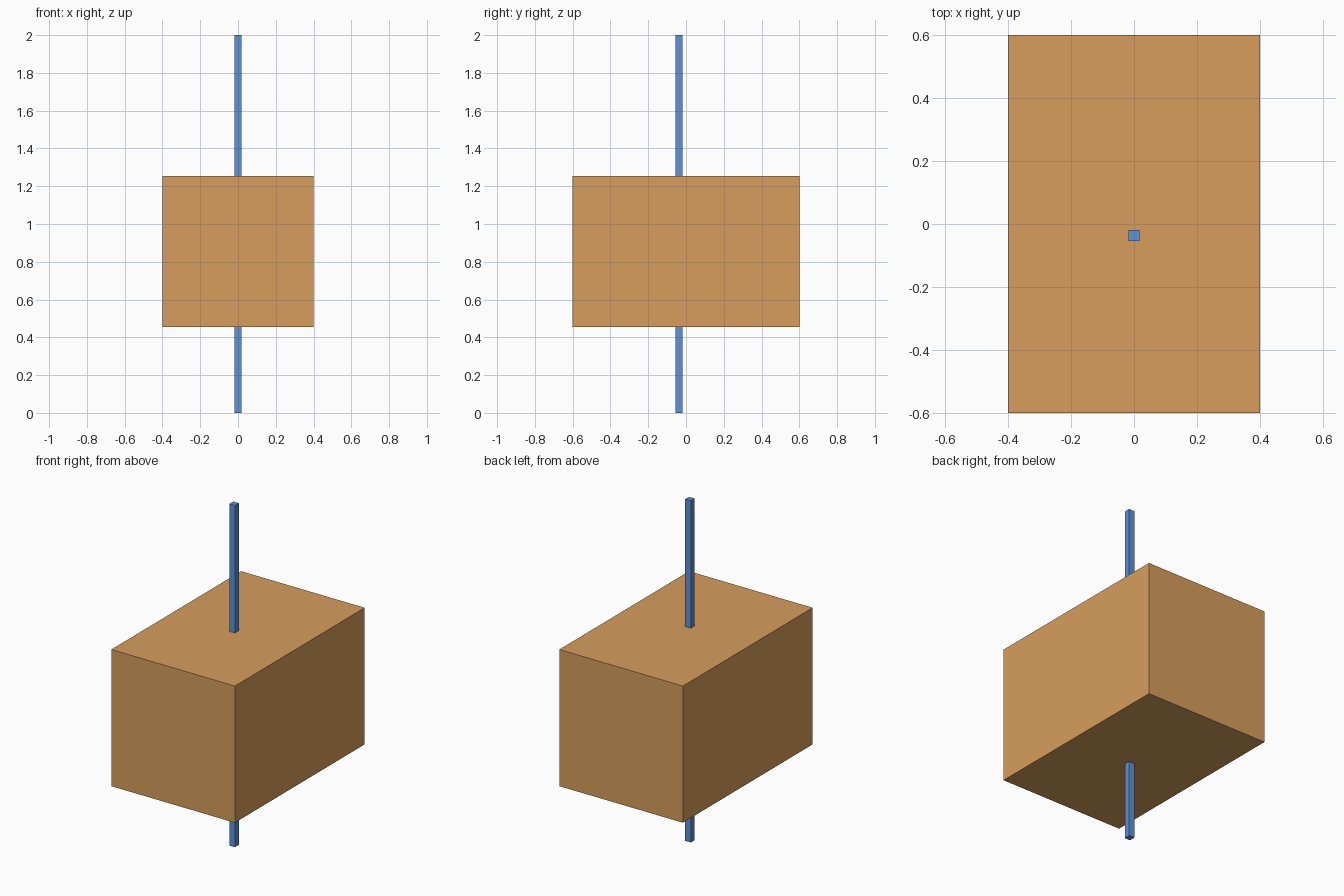
import bpy

if "Cube" in bpy.data.objects:
    bpy.data.objects.remove(bpy.data.objects["Cube"])


def material(name, color):
    mat = bpy.data.materials.new(name)
    mat.diffuse_color = (*color, 1.0)
    mat.use_nodes = True
    mat.node_tree.nodes["Principled BSDF"].inputs["Base Color"].default_value = mat.diffuse_color
    return mat


def block(name, center, size, mat):
    bpy.ops.mesh.primitive_cube_add(size=1, location=center)
    obj = bpy.context.object
    obj.name = name
    obj.scale = size
    bpy.ops.object.transform_apply(location=False, rotation=False, scale=True)
    obj.data.materials.append(mat)
    return obj


orange = material("orange", (0.68, 0.34, 0.11))
blue = material("blue", (0.11, 0.29, 0.68))

# Large closed box
block("box", (0, 0, 0.854), (0.8, 1.2, 0.8), orange)

# Thin square post running through the box, slightly forward of centre
block("post", (0, -0.0365, 1.0), (0.036, 0.036, 2.0), blue)
